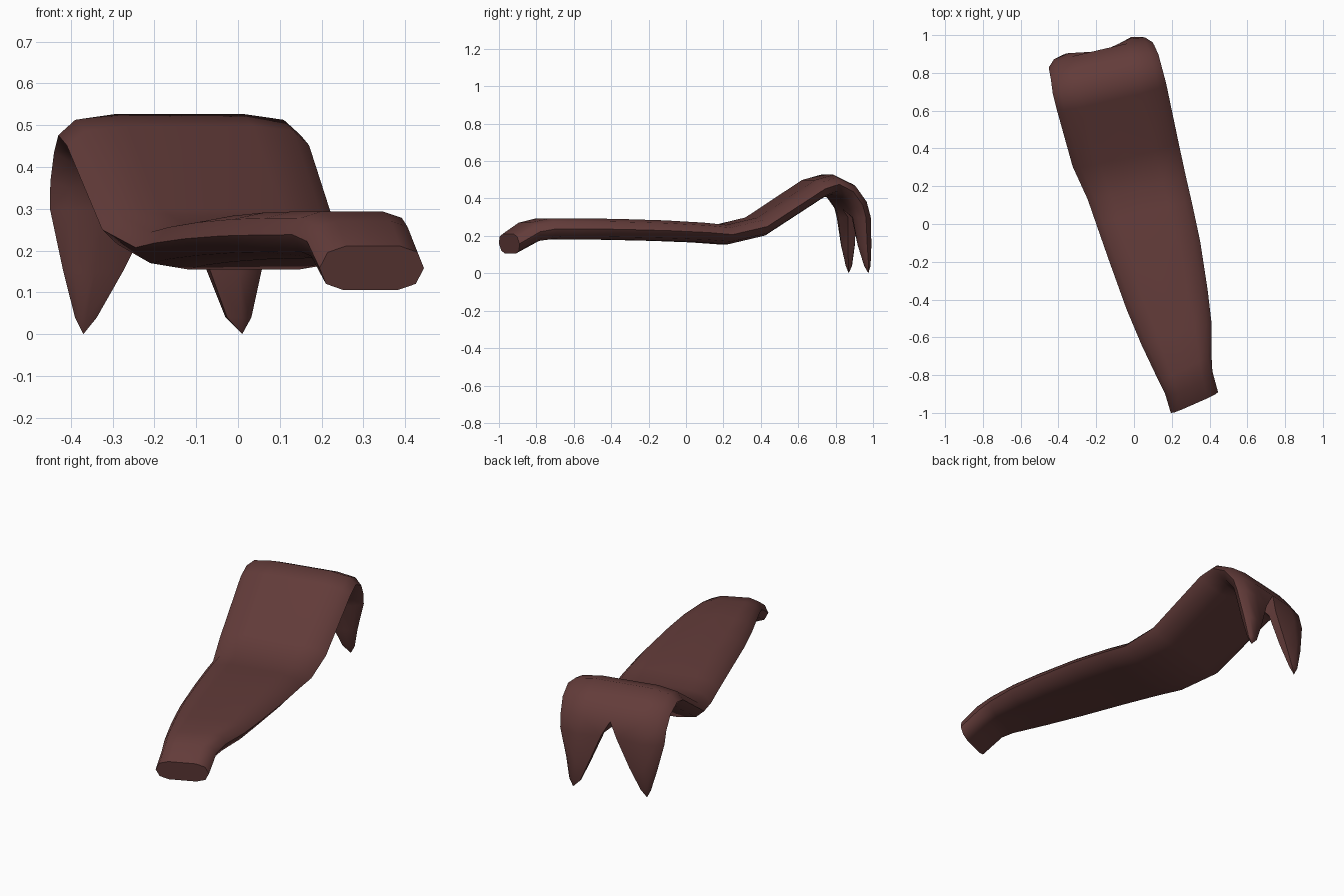
import bpy, bmesh
from math import sin, cos, radians
from mathutils import Vector

if "Cube" in bpy.data.objects:
    bpy.data.objects.remove(bpy.data.objects["Cube"])

mat = bpy.data.materials.new("dark red brown")
mat.diffuse_color = (0.125, 0.045, 0.042, 1)
mat.use_nodes = True
mat.node_tree.nodes["Principled BSDF"].inputs["Base Color"].default_value = mat.diffuse_color

bm = bmesh.new()


def points(L, R, thick, pitch, shape):
    """Place (across, up) shape points on a section from L to R."""
    L, R = Vector(L), Vector(R)
    d = (R - L).normalized()
    f = Vector((-d.y, d.x, 0)).normalized()
    n = -sin(radians(pitch)) * f + Vector((0, 0, cos(radians(pitch))))
    return [bm.verts.new(L.lerp(R, u) + n * v * thick / 2) for u, v in shape]


def bridge(a, b):
    k = len(a)
    for i in range(k):
        j = (i + 1) % k
        bm.faces.new((a[i], a[j], b[j], b[i]))


# Rounded flat cross-section
upper = [(.07, .72), (.24, 1), (.5, 1), (.76, 1), (.93, .72)]
full = [(0, 0)] + upper + [(1, 0)] + [(u, -v) for u, v in reversed(upper)]

# Strip sections: left x, left y, right x, right y, height, thickness, pitch
sections = [
    (.195, -1.0, .445, -.89, .158, .106, 8),
    (.165, -.90, .415, -.78, .222, .110, 28),
    (.130, -.83, .410, -.69, .238, .112, 5),
    (.040, -.64, .410, -.52, .237, .112, 0),
    (-.04, -.45, .390, -.35, .235, .112, -1),
    (-.13, -.20, .350, -.09, .228, .110, -2),
    (-.20, .00, .305, .12, .218, .106, -3),
    (-.245, .13, .275, .25, .207, .104, 5),
    (-.325, .305, .235, .435, .250, .104, 22),
    (-.41, .61, .170, .745, .452, .104, 26),
    (-.43, .69, .150, .82, .476, .102, 0),
    (-.44, .765, .130, .895, .436, .100, -40),
    (-.449, .815, .108, .945, .365, .098, -62),
]
rings = [points((a, b, z), (c, d, z), t, p, full) for a, b, c, d, z, t, p in sections]
for r0, r1 in zip(rings, rings[1:]):
    bridge(r0, r1)
bm.faces.new(rings[0])

# Forked end: each half of the last section tapers to a point
half = [(0, 0), (.14, .72), (.48, 1), (1, .5), (1, -.5), (.48, -1), (.14, -.72)]
mirrored = [(1 - u, v) for u, v in half]
last = rings[-1]
left_start = [last[i] for i in (0, 1, 2, 3, 9, 10, 11)]
right_start = [last[i] for i in (6, 5, 4, 3, 9, 8, 7)]


def tine(start, shape, steps, tip):
    prev = start
    for x0, x1, z, t, yc in steps:
        y0, y1 = (yc + .24 * (x + .17) for x in (x0, x1))
        ring = points((x0, y0, z), (x1, y1, z), t, -88, shape)
        bridge(prev, ring)
        prev = ring
    end = bm.verts.new(tip)
    for i in range(len(prev)):
        bm.faces.new((prev[i], prev[(i + 1) % len(prev)], end))


tine(left_start, half,
     [(-.45, -.205, .30, .094, .898), (-.418, -.28, .15, .075, .910), (-.39, -.34, .04, .035, .918)],
     (-.37, .87, 0))
tine(right_start, mirrored,
     [(-.125, .098, .30, .094, .898), (-.07, .056, .15, .075, .915), (-.028, .032, .04, .035, .928)],
     (.01, .975, 0))
# Wall between the two prongs where they split
bmesh.ops.recalc_face_normals(bm, faces=bm.faces[:])

me = bpy.data.meshes.new("forked_strip")
bm.to_mesh(me)
bm.free()
me.materials.append(mat)
ob = bpy.data.objects.new("forked_strip", me)
bpy.context.collection.objects.link(ob)
bpy.context.view_layer.objects.active = ob
ob.select_set(True)
bpy.ops.object.shade_smooth_by_angle(angle=radians(50))
